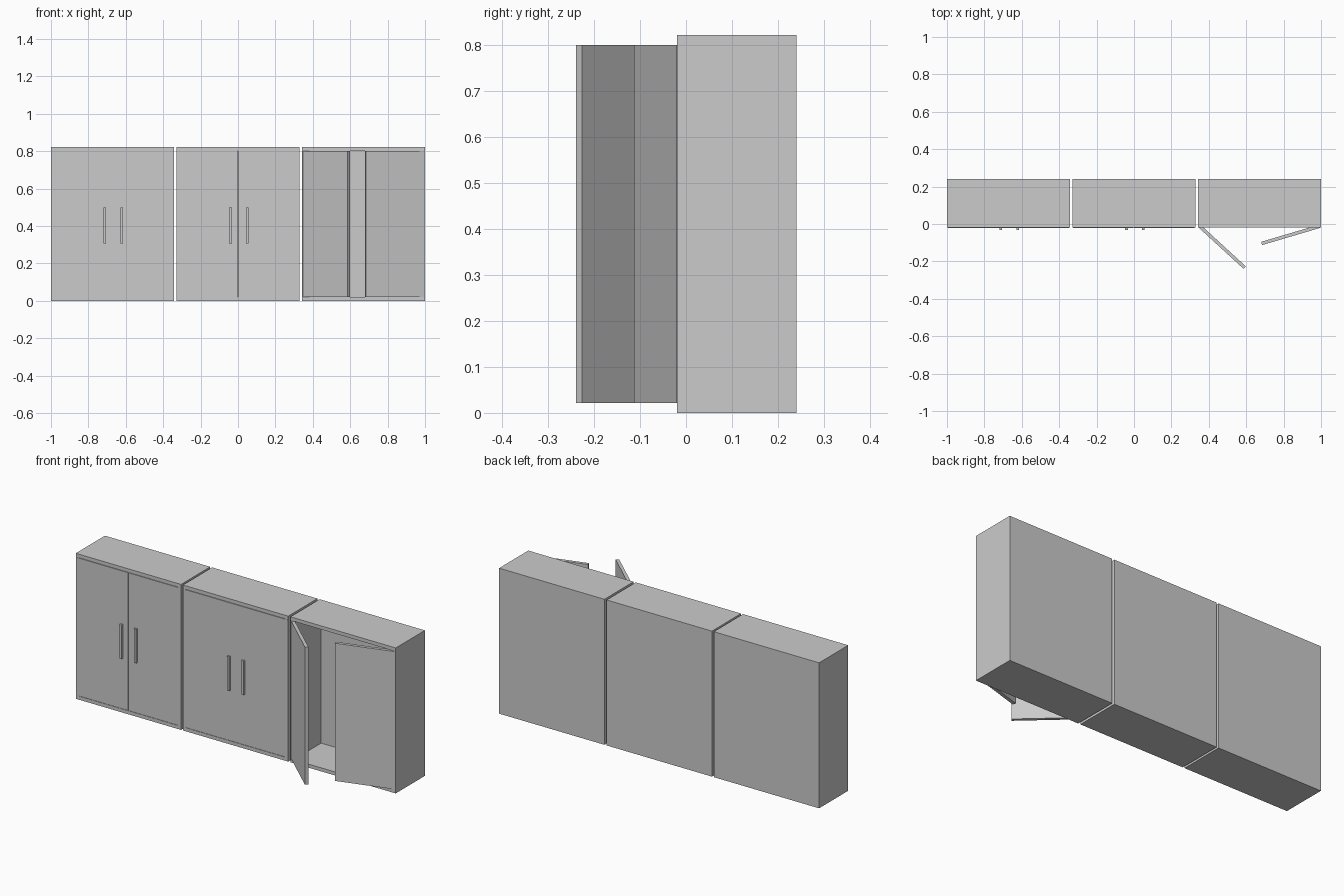
import bpy, bmesh
from math import radians
from mathutils import Matrix, Vector

if "Cube" in bpy.data.objects:
    bpy.data.objects.remove(bpy.data.objects["Cube"])

W, H = 0.658, 0.822          # cabinet width, height
FRONT, BACK = -0.02, 0.24    # carcass depth range
T = 0.02                     # panel thickness
DOOR_W, DOOR_T = 0.3235, 0.018
CENTRES = {"left": -0.671, "middle": -0.001, "right": 0.671}


def boxes(name, spans, location=(0, 0, 0), angle=0.0):
    """One object made of boxes, each given as (low corner, high corner)."""
    bm = bmesh.new()
    for lo, hi in spans:
        lo, hi = Vector(lo), Vector(hi)
        m = Matrix.Translation((lo + hi) / 2) @ Matrix.Diagonal((*(hi - lo), 1))
        bmesh.ops.create_cube(bm, size=1, matrix=m)
    mesh = bpy.data.meshes.new(name)
    bm.to_mesh(mesh)
    bm.free()
    ob = bpy.data.objects.new(name, mesh)
    ob.location = location
    ob.rotation_euler.z = radians(angle)
    bpy.context.collection.objects.link(ob)
    return ob


def carcass(side, cx):
    h = W / 2
    boxes(f"{side}_carcass", [
        ((-h, FRONT, 0), (-h + T, BACK, H)),                  # left wall
        ((h - T, FRONT, 0), (h, BACK, H)),                    # right wall
        ((-h + T, FRONT, 0), (h - T, BACK, T)),               # floor
        ((-h + T, FRONT, H - T), (h - T, BACK, H)),           # top
        ((-h + T, BACK - 0.015, T), (h - T, BACK, H - T)),    # back panel
    ], (cx, 0, 0))


def door(side, cx, hand, angle):
    """Door hinged at its outer front edge; hand is -1 left, 1 right."""
    x0, x1 = sorted((0, -hand * DOOR_W))
    hinge = (cx + hand * (W / 2 - 0.005), FRONT - 0.0008, 0)
    boxes(f"{side}_cabinet_{'left' if hand < 0 else 'right'}_door",
          [((x0, 0, 0.022), (x1, DOOR_T, 0.8))], hinge, -angle if hand < 0 else angle)


for side, cx in CENTRES.items():
    carcass(side, cx)
    for hand, open_angle in ((-1, 42.5), (1, 16.5)):
        door(side, cx, hand, open_angle if side == "right" else 0)

# Bar handles on the two closed cabinets
for side, cx in (("left", -0.667), ("middle", 0.005)):
    for hand in (-1, 1):
        boxes(f"{side}_cabinet_handle", [((-0.007, -0.032, 0.307), (0.007, FRONT, 0.5))],
              (cx + hand * 0.045, 0, 0))
